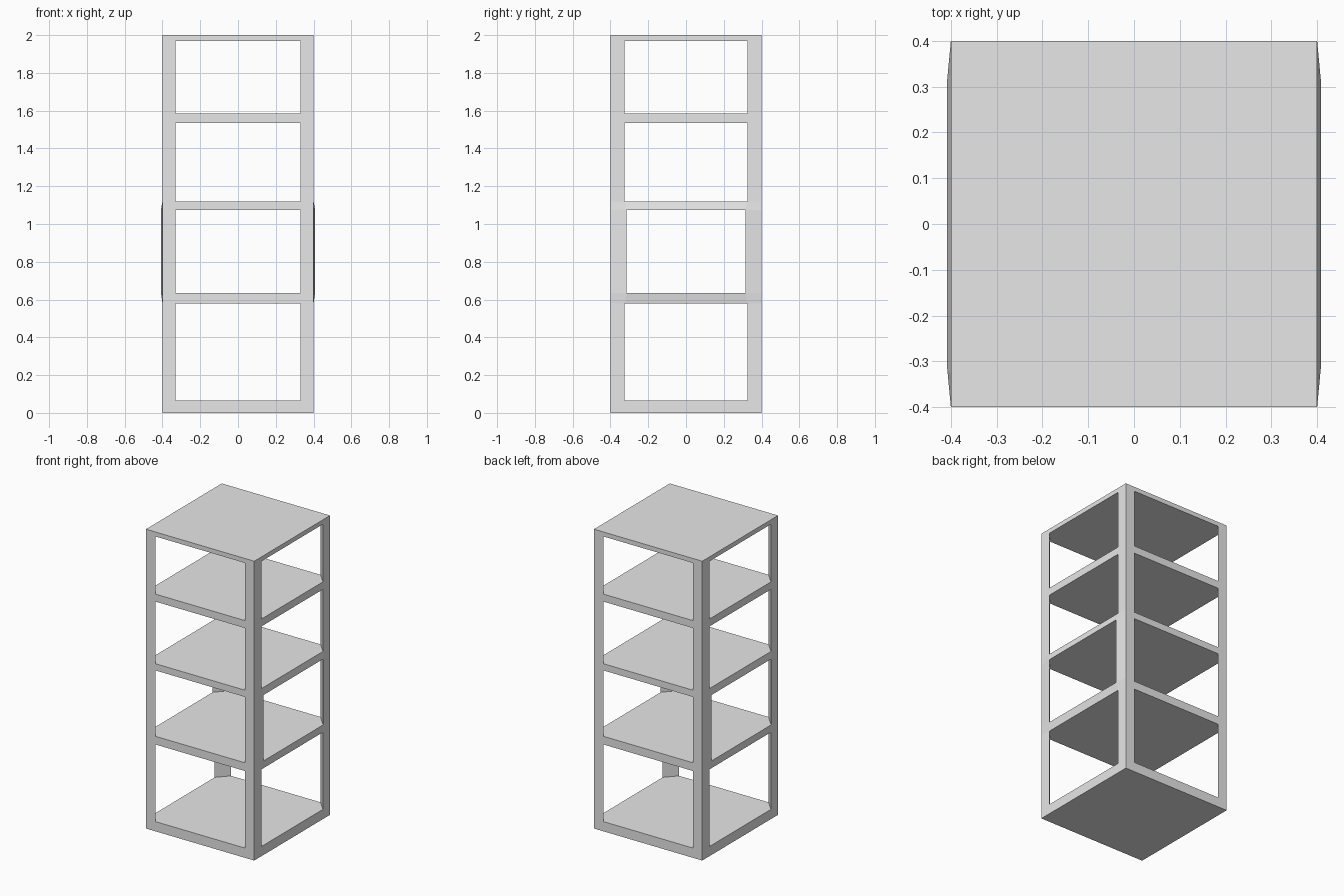
import bpy
import bmesh

cube = bpy.data.objects.get("Cube")
if cube:
    bpy.data.objects.remove(cube, do_unlink=True)

grey = bpy.data.materials.new("plain_grey")
grey.use_nodes = True
GREY = (0.8, 0.8, 0.8, 1.0)
grey.diffuse_color = GREY
grey.node_tree.nodes["Principled BSDF"].inputs["Base Color"].default_value = GREY

HALF = 0.4
CORNERS = [(-1, -1), (1, -1), (1, 1), (-1, 1)]
# Each shelf: bottom height, top height
SHELVES = [(0, 0.065), (0.58, 0.635), (1.075, 1.12), (1.535, 1.585), (1.97, 2.0)]
BULGED_BAY = 1


def corner_points(sx, sy, bulged):
    """Triangular post section: front/back point, outer corner, side point."""
    side = (0.408, 0.315) if bulged else (HALF, 0.325)
    points = [(0.33 * sx, HALF * sy), (HALF * sx, HALF * sy),
              (side[0] * sx, side[1] * sy)]
    return points if sx * sy < 0 else points[::-1]


def shelf_outline(bulged):
    return [p for sx, sy in CORNERS for p in corner_points(sx, sy, bulged)]


def loft(name, lower, upper, z0, z1, capped):
    """Join two matching outlines at different heights."""
    bm = bmesh.new()
    a = [bm.verts.new((x, y, z0)) for x, y in lower]
    b = [bm.verts.new((x, y, z1)) for x, y in upper]
    n = len(a)
    for i in range(n):
        j = (i + 1) % n
        bm.faces.new((a[i], a[j], b[j], b[i]))
    if capped:
        bm.faces.new(a[::-1])
        bm.faces.new(b)
    bmesh.ops.recalc_face_normals(bm, faces=bm.faces)
    mesh = bpy.data.meshes.new(name)
    bm.to_mesh(mesh)
    bm.free()
    mesh.materials.append(grey)
    obj = bpy.data.objects.new(name, mesh)
    bpy.context.collection.objects.link(obj)
    return obj


# Shelves, whose side rims flare towards the bulged bay
for i, (z0, z1) in enumerate(SHELVES):
    loft(f"shelf_{i + 1}", shelf_outline(i - 1 == BULGED_BAY),
         shelf_outline(i == BULGED_BAY), z0, z1, True)

# Corner posts between neighbouring shelves
for bay in range(len(SHELVES) - 1):
    z0, z1 = SHELVES[bay][1], SHELVES[bay + 1][0]
    for sx, sy in CORNERS:
        section = corner_points(sx, sy, bay == BULGED_BAY)
        place = ("front" if sy < 0 else "back") + ("_left" if sx > 0 else "_right")
        loft(f"post_{place}_{bay + 1}", section, section, z0, z1, False)
